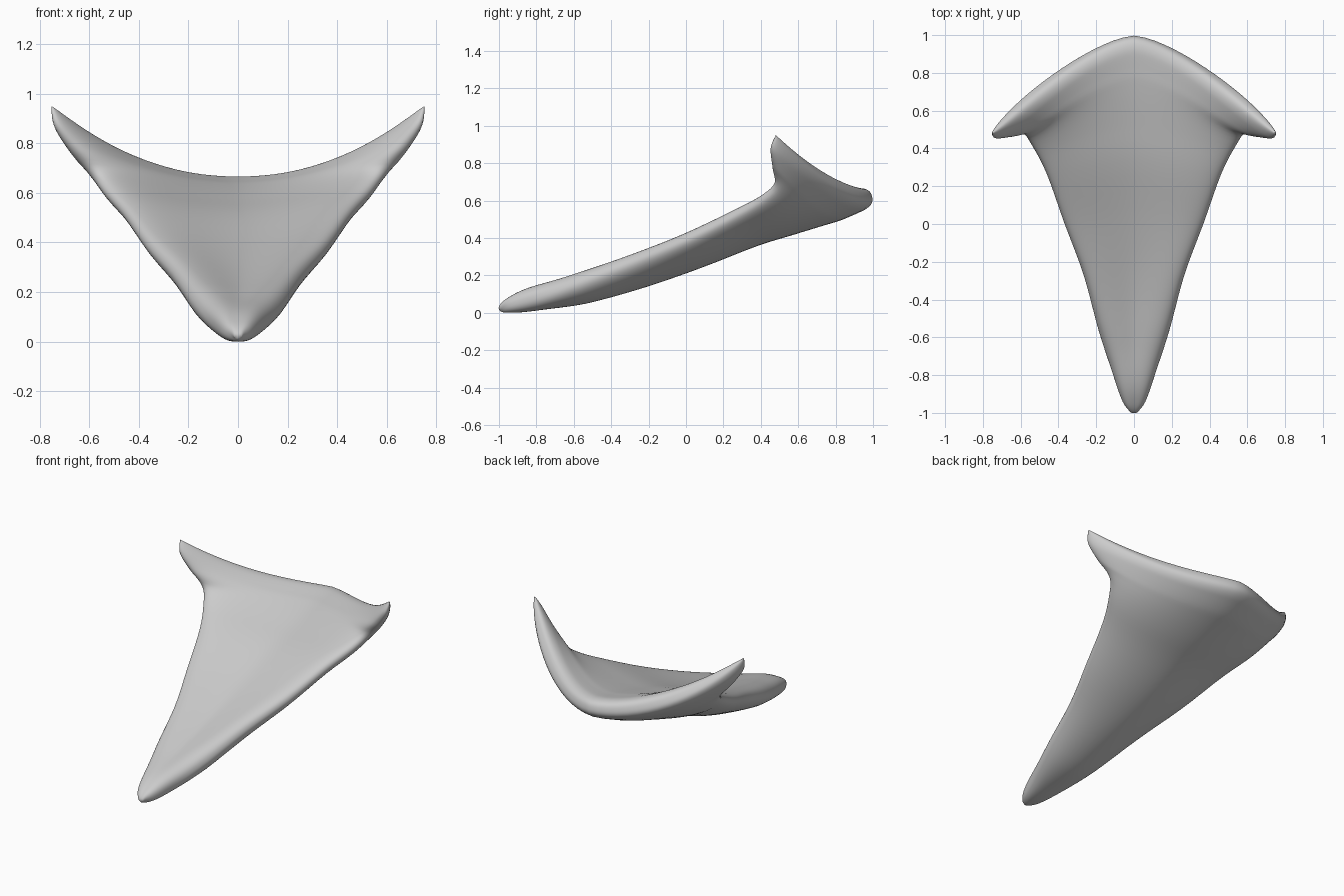
import bpy, bmesh, math
from mathutils import Vector

cube = bpy.data.objects.get("Cube")
if cube:
    bpy.data.objects.remove(cube)

# Stations from nose to rear: keel y, keel z, then rim x, y, z
STATIONS = [
    (-1.0, .02, .015, -.995, .02),
    (-.93, .045, .06, -.94, .045),
    (-.8, .08, .11, -.8, .088),
    (-.55, .13, .18, -.57, .18),
    (-.25, .215, .262, -.27, .293),
    (.05, .32, .365, 0, .4),
    (.35, .437, .458, .26, .528),
    (.55, .498, .535, .41, .615),
    (.7, .542, .59, .48, .69),
    (.82, .575, .67, .465, .785),
    (.92, .605, .735, .455, .88),
    (.995, .622, .752, .48, .952),
]
LAST = len(STATIONS) - 1
ROWS, COLS = 66, 44


def station(t):
    """Smooth interpolation through the stations."""
    i = min(int(t), LAST - 1)
    f = t - i
    a, b, c, d = (STATIONS[min(max(k, 0), LAST)] for k in range(i - 1, i + 3))
    return [q + f / 2 * (r - p + f * (2 * p - 5 * q + 4 * r - s + f * (3 * (q - r) + s - p)))
            for p, q, r, s in zip(a, b, c, d)]


def middle(t, u):
    """Point on the dished middle surface; u runs across from rim to rim."""
    ky, kz, rx, ry, rz = station(t)
    u_abs = abs(u)
    rise = u_abs ** (1.8 + .4 * (t / LAST) ** 2)
    return Vector((rx * u, ky + (ry - ky) * u_abs ** 1.52, kz + (rz - kz) * rise))


def offset(t, u):
    """Half thickness as a vector, thinning to a rounded rim all round."""
    e = .002
    t0, t1 = max(t - e, 0), min(t + e, LAST)
    u0, u1 = max(u - e, -1), min(u + e, 1)
    normal = (middle(t, u1) - middle(t, u0)).cross(middle(t1, u) - middle(t0, u)).normalized()
    end = min(1, t / 2, LAST - t)
    cap = max(0, 1 - (1 - end) ** 2) ** .45
    side = max(0, 1 - abs(u) ** (3.4 + 1.6 * t / LAST)) ** .45
    belly = .012 * math.sin(math.pi * t / LAST) * (1 - u * u)
    half = .035 + .037 * min(1, t / 3, (LAST - t) / 4 + .45) + belly
    return normal * half * cap * side


# Upper and lower skins welded along the rim
bm = bmesh.new()
for sign in (1, -1):
    grid = []
    for r in range(ROWS + 1):
        t = LAST * (1 - math.cos(math.pi * r / ROWS)) / 2
        us = [-math.cos(math.pi * c / COLS) for c in range(COLS + 1)]
        grid.append([bm.verts.new(middle(t, u) + sign * offset(t, u)) for u in us])
    for r in range(ROWS):
        for c in range(COLS):
            quad = [grid[r][c], grid[r][c + 1], grid[r + 1][c + 1], grid[r + 1][c]]
            bm.faces.new(quad if sign > 0 else quad[::-1])
bmesh.ops.remove_doubles(bm, verts=bm.verts, dist=.0005)
bmesh.ops.recalc_face_normals(bm, faces=bm.faces)

# Rest the shell on the ground
lowest = min(v.co.z for v in bm.verts)
bmesh.ops.translate(bm, verts=bm.verts, vec=(0, 0, -lowest))

mesh = bpy.data.meshes.new("winged_shell")
bm.to_mesh(mesh)
bm.free()
for poly in mesh.polygons:
    poly.use_smooth = True
shell = bpy.data.objects.new("winged_shell", mesh)
bpy.context.collection.objects.link(shell)

grey = bpy.data.materials.new("plain_grey")
grey.use_nodes = True
grey.diffuse_color = (.6, .6, .6, 1)
grey.node_tree.nodes["Principled BSDF"].inputs["Base Color"].default_value = (.6, .6, .6, 1)
mesh.materials.append(grey)
